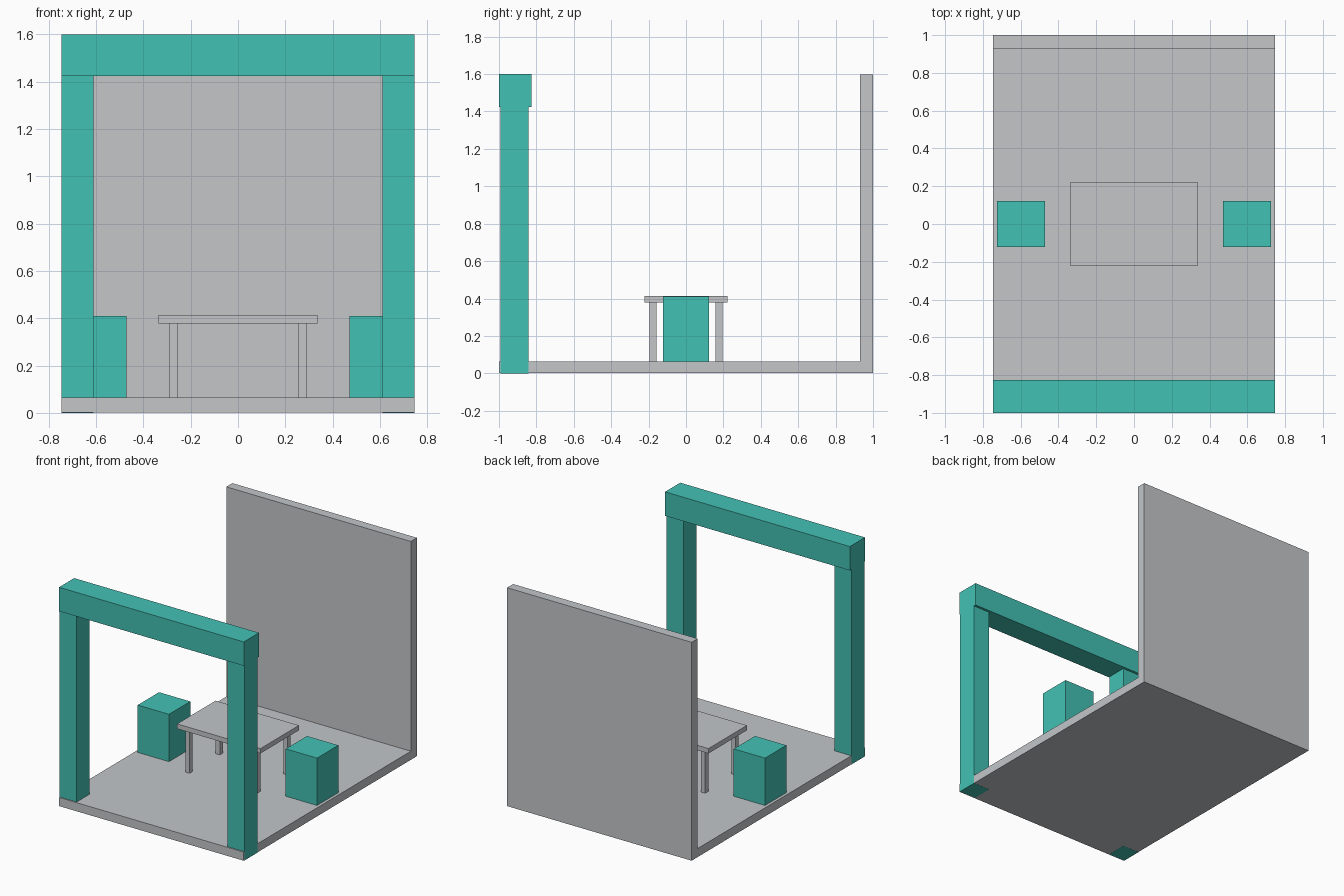
import bpy, bmesh

if "Cube" in bpy.data.objects:
    bpy.data.objects.remove(bpy.data.objects["Cube"])


def material(name, rgb):
    m = bpy.data.materials.new(name)
    m.diffuse_color = (*rgb, 1.0)
    m.use_nodes = True
    m.node_tree.nodes["Principled BSDF"].inputs["Base Color"].default_value = m.diffuse_color
    return m


TEAL = material("teal", (0.055, 0.533, 0.456))
GREY = material("light_grey", (0.546, 0.565, 0.584))


def finish(name, bm, mat):
    bmesh.ops.recalc_face_normals(bm, faces=bm.faces)
    mesh = bpy.data.meshes.new(name)
    bm.to_mesh(mesh)
    bm.free()
    mesh.materials.append(mat)
    ob = bpy.data.objects.new(name, mesh)
    bpy.context.collection.objects.link(ob)
    return ob


def box(name, x, y, z, mat):
    """Box spanning the (low, high) range on each axis."""
    bm = bmesh.new()
    bmesh.ops.create_cube(bm, size=1)
    for v in bm.verts:
        v.co = [r[0] + (c + 0.5) * (r[1] - r[0]) for c, r in zip(v.co, (x, y, z))]
    return finish(name, bm, mat)


def mirrored(sign, low, high):
    return (low, high) if sign > 0 else (-high, -low)


HALF_W = 0.746
FLOOR = 0.064

# Floor and back wall: one L-shaped profile extruded across the width
profile = [(-1, 0.001), (1, 0.001), (1, 1.597), (0.93, 1.597), (0.93, FLOOR), (-1, FLOOR)]
bm = bmesh.new()
face = bm.faces.new([bm.verts.new((-HALF_W, y, z)) for y, z in profile])
side = bmesh.ops.extrude_face_region(bm, geom=[face])["geom"]
bmesh.ops.translate(bm, vec=(2 * HALF_W, 0, 0),
                    verts=[g for g in side if isinstance(g, bmesh.types.BMVert)])
finish("floor_and_back_wall", bm, GREY)

# Front gateway: crossbeam on two posts that run down through the floor
box("crossbeam", (-HALF_W - 0.001, HALF_W + 0.001), (-1, -0.825), (1.425, 1.6), TEAL)
for label, s in (("left", -1), ("right", 1)):
    box(label + "_post", mirrored(s, 0.61, HALF_W + 0.001), (-0.992, -0.843), (0, 1.425), TEAL)
    # Block stool at each end of the table
    box(label + "_stool", mirrored(s, 0.472, 0.725), (-0.123, 0.123), (FLOOR, 0.41), TEAL)

# Table
box("table_top", (-0.337, 0.337), (-0.222, 0.222), (0.378, 0.414), GREY)
for sx in (-1, 1):
    for sy in (-1, 1):
        box("table_leg", mirrored(sx, 0.256, 0.29), mirrored(sy, 0.157, 0.194),
            (FLOOR, 0.378), GREY)
